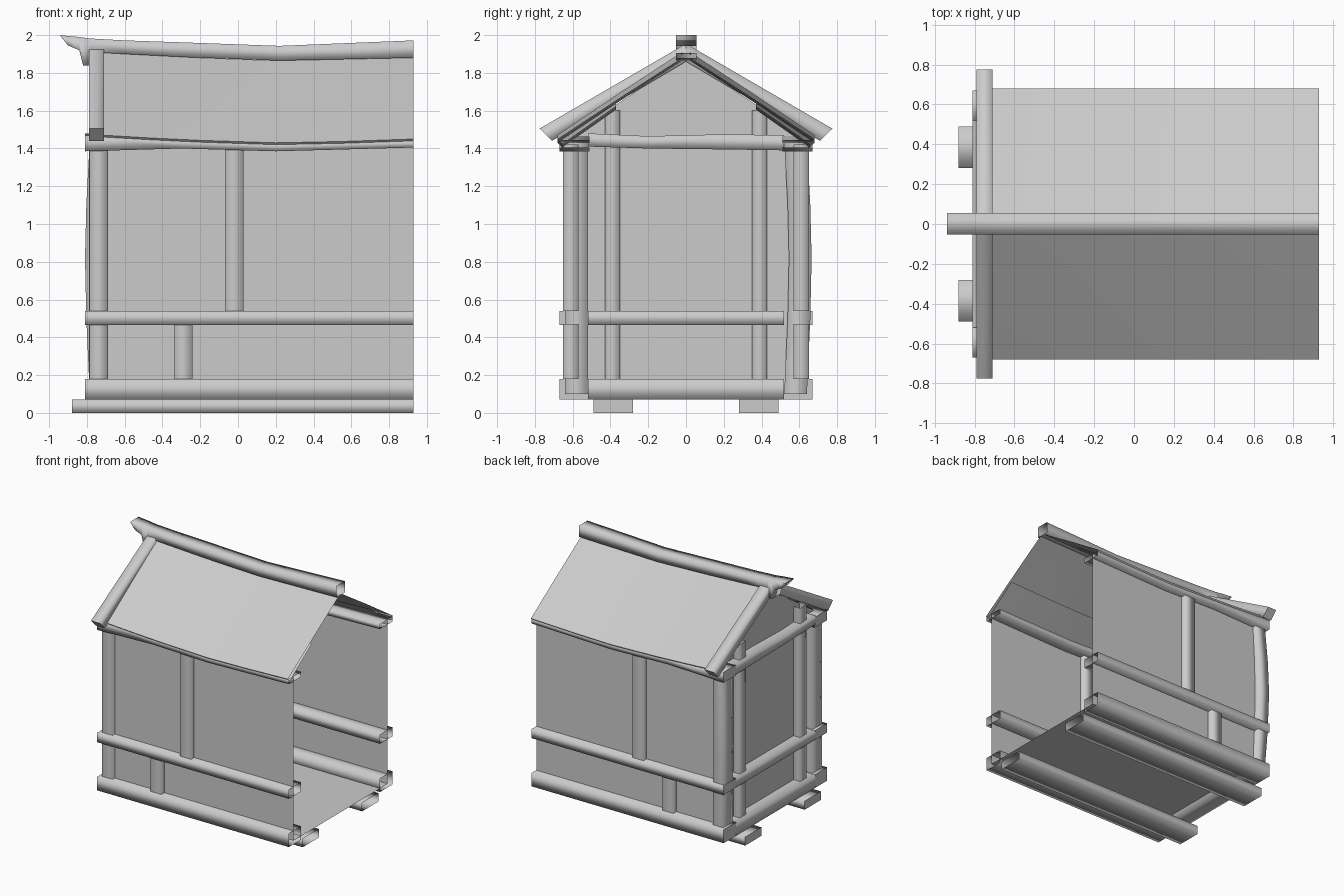
import bpy, bmesh

if "Cube" in bpy.data.objects:
    bpy.data.objects.remove(bpy.data.objects["Cube"], do_unlink=True)

mat = bpy.data.materials.new("plain grey")
mat.use_nodes = True
GREY = (0.6, 0.6, 0.6, 1)
mat.diffuse_color = GREY
mat.node_tree.nodes["Principled BSDF"].inputs["Base Color"].default_value = GREY

OPEN = 0.93      # x of the open end
GABLE = -0.73    # x of the gable wall
WALL = 0.61      # y of the long walls


def loft(name, rings, closed=True, start=False, end=False, smooth=True):
    """Skin a row of matching point rings, with optional end caps."""
    bm = bmesh.new()
    rows = [[bm.verts.new(p) for p in r] for r in rings]
    n = len(rows[0])
    for a, b in zip(rows, rows[1:]):
        for i in range(n if closed else n - 1):
            j = (i + 1) % n
            bm.faces.new((a[i], a[j], b[j], b[i])).smooth = smooth
    if start:
        bm.faces.new(rows[0])
    if end:
        bm.faces.new(rows[-1])
    bmesh.ops.recalc_face_normals(bm, faces=bm.faces)
    me = bpy.data.meshes.new(name)
    bm.to_mesh(me)
    bm.free()
    me.materials.append(mat)
    ob = bpy.data.objects.new(name, me)
    bpy.context.collection.objects.link(ob)
    return ob


def timber(name, axis, stations, start=False, end=False):
    """Hollow four-sided timber along an axis; station = (t, u0, u1, v0, v1)."""
    rings = []
    for t, u0, u1, v0, v1 in stations:
        ring = [(u0, v0), (u1, v0), (u1, v1), (u0, v1)]
        rings.append([{"x": (t, u, v), "y": (u, t, v), "z": (u, v, t)}[axis] for u, v in ring])
    return loft(name, rings, True, start, end)


def sheet(name, pts):
    """Single flat panel."""
    me = bpy.data.meshes.new(name)
    me.from_pydata(pts, [], [tuple(range(len(pts)))])
    me.materials.append(mat)
    bpy.context.collection.objects.link(bpy.data.objects.new(name, me))


# floor and gable wall
sheet("floor", [(GABLE, -WALL, 0.1), (OPEN, -WALL, 0.1), (OPEN, WALL, 0.1), (GABLE, WALL, 0.1)])
sheet("gable_wall", [(GABLE, -WALL, 0.1), (GABLE, -WALL, 1.47), (GABLE, 0, 1.88),
                     (GABLE, WALL, 1.47), (GABLE, WALL, 0.1)])

# sagging roof line: x, ridge bottom, eave height
SAG = [(-0.71, 1.91, 1.47), (-0.45, 1.893, 1.455), (-0.2, 1.88, 1.443),
       (0.2, 1.865, 1.43), (0.55, 1.872, 1.437), (OPEN, 1.88, 1.45)]

for s, side in ((-1, "front"), (1, "back")):
    def span(a, b):
        return tuple(sorted((s * a, s * b)))

    sheet(side + "_wall", [(GABLE, s * WALL, 0.1), (OPEN, s * WALL, 0.1),
                           (OPEN, s * WALL, 1.45), (GABLE, s * WALL, 1.45)])
    # long beams, open at the cut end
    timber(side + "_sill", "x", [(x, *span(0.51, 0.67), 0.07, 0.18) for x in (-0.81, OPEN)], True)
    timber(side + "_rail", "x", [(x, *span(0.51, 0.67), 0.465, 0.54) for x in (-0.81, OPEN)], True)
    wave = [(-0.81, 1.385, 1.47), (-0.3, 1.4, 1.45), (0.2, 1.385, 1.43), (OPEN, 1.405, 1.445)]
    timber(side + "_top_plate", "x", [(x, *span(0.51, 0.67), a, b) for x, a, b in wave], True)
    timber(side + "_sleeper", "x", [(x, *span(0.28, 0.49), 0, 0.07) for x in (-0.88, OPEN)], True)

    # wall posts
    timber(side + "_upper_post", "z", [(z, -0.07, 0.03, *span(0.57, 0.65)) for z in (0.54, 1.42)])
    timber(side + "_lower_post", "z", [(z, -0.34, -0.24, *span(0.57, 0.65)) for z in (0.18, 0.47)])
    # the back corner post bows outward
    bow = [(0.1, 0), (0.5, 0.018), (0.82, 0.025), (1.1, 0.018), (1.44, 0)]
    k = 1 if s > 0 else 0
    timber(side + "_corner_post", "z",
           [(z, -0.785 - k * b, -0.69 - k * b, *span(0.52 + k * b, 0.64 + k * b)) for z, b in bow])
    timber(side + "_gable_post", "z", [(z, -0.79, -0.72, *span(0.35, 0.43)) for z in (0.1, 1.6)])

    # roof slope with a turned-under eave strip
    loft(side + "_roof", [[(x, s * 0.02, r), (x, s * 0.35, (r * 0.5 + e * 0.5) + 0.003),
                           (x, s * 0.68, e)] for x, r, e in SAG], closed=False)
    loft(side + "_eave_lip", [[(x, s * 0.68, e), (x, s * 0.655, e - 0.025)] for x, r, e in SAG], closed=False)
    loft(side + "_eave_soffit", [[(x, s * 0.655, e - 0.025), (x, s * 0.37, e + 0.175)]
                                 for x, r, e in SAG], closed=False)
    # barge board on the gable
    lo, hi = -0.79, -0.71
    loft(side + "_barge_board",
         [[(lo, 0, 1.86), (hi, 0, 1.86), (hi, 0, 1.955), (lo, 0, 1.955)],
          [(lo, s * 0.71, 1.44), (hi, s * 0.71, 1.44), (hi, s * 0.775, 1.505), (lo, s * 0.775, 1.505)]],
         end=True)

# gable cross beams
timber("gable_sill", "y", [(y, -0.81, -0.65, 0.07, 0.18) for y in (-0.52, 0.52)])
timber("gable_rail", "y", [(y, -0.81, -0.65, 0.465, 0.54) for y in (-0.52, 0.52)])
timber("gable_top_beam", "y", [(y, -0.81, -0.65, a, b) for y, a, b in
                               ((-0.52, 1.41, 1.48), (-0.2, 1.4, 1.465), (0.2, 1.395, 1.475), (0.52, 1.39, 1.47))])

# ridge with a carved, raised tip
RIDGE = [(-0.94, 1.995, 2.0), (-0.9, 1.945, 1.995), (-0.84, 1.92, 1.99), (-0.82, 1.84, 1.987),
         (-0.79, 1.84, 1.983), (-0.78, 1.91, 1.982), (-0.6, 1.9, 1.972), (-0.25, 1.882, 1.96),
         (0.22, 1.865, 1.943), (OPEN, 1.88, 1.972)]
timber("ridge", "x", [(x, -0.052, 0.056, a, b) for x, a, b in RIDGE], True)
